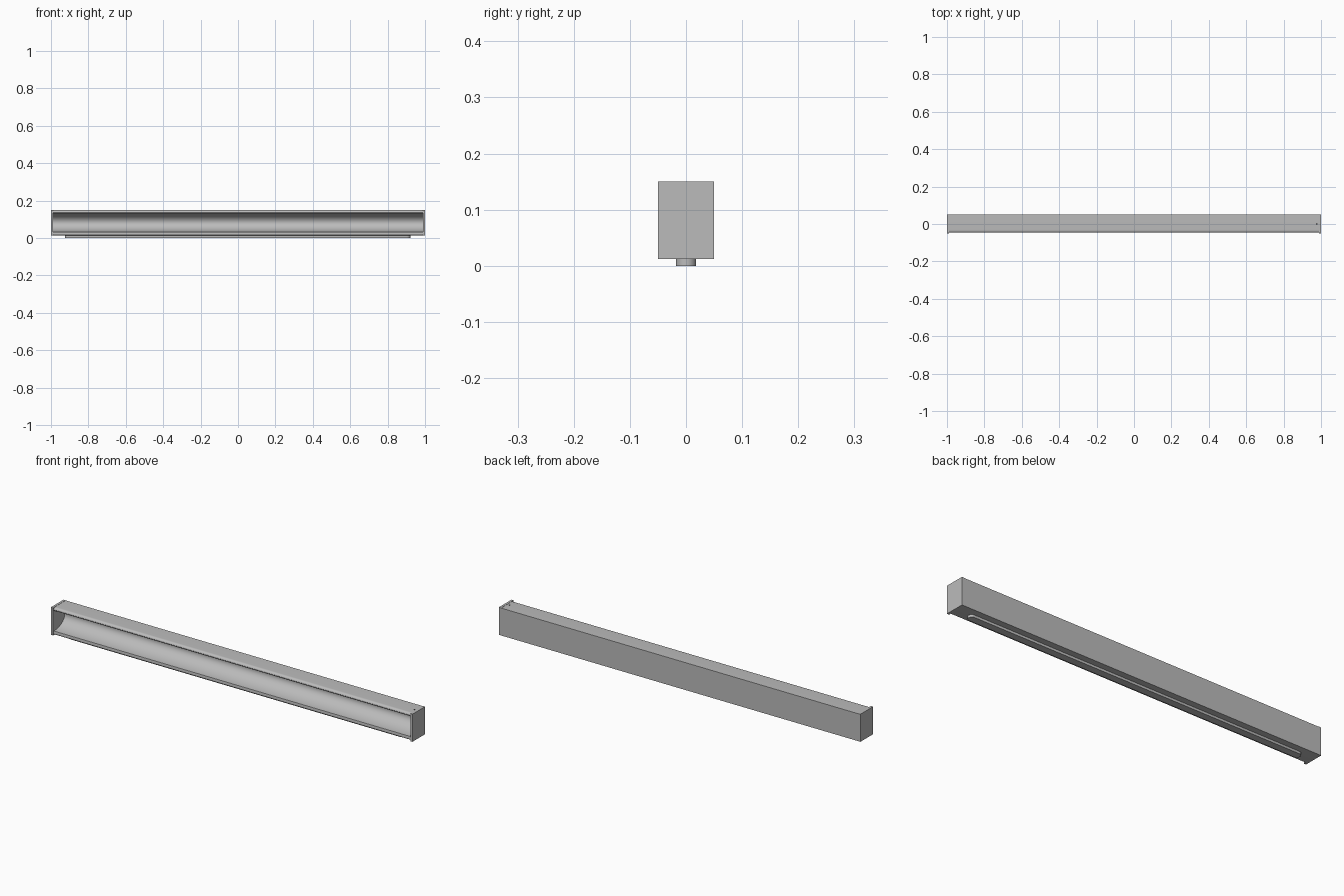
import bpy
import bmesh
from math import sin, cos, pi
from mathutils import Vector

cube = bpy.data.objects.get("Cube")
if cube:
    bpy.data.objects.remove(cube, do_unlink=True)


def material(name, rgb):
    m = bpy.data.materials.new(name)
    m.use_nodes = True
    m.diffuse_color = (*rgb, 1)
    m.node_tree.nodes["Principled BSDF"].inputs["Base Color"].default_value = (*rgb, 1)
    return m


GREY = material("light grey metal", (0.5, 0.5, 0.5))
DARK = material("dark screw", (0.12, 0.12, 0.12))


def extrude(name, outline, offset, mat, angle=0.5):
    """Sweep a closed 3D outline along an offset into a solid."""
    bm = bmesh.new()
    face = bm.faces.new([bm.verts.new(p) for p in outline])
    res = bmesh.ops.extrude_face_region(bm, geom=[face], use_keep_orig=True)
    moved = [v for v in res["geom"] if isinstance(v, bmesh.types.BMVert)]
    bmesh.ops.translate(bm, verts=moved, vec=Vector(offset))
    bmesh.ops.recalc_face_normals(bm, faces=bm.faces)
    mesh = bpy.data.meshes.new(name)
    bm.to_mesh(mesh)
    bm.free()
    obj = bpy.data.objects.new(name, mesh)
    bpy.context.collection.objects.link(obj)
    mesh.materials.append(mat)
    bpy.ops.object.select_all(action="DESELECT")
    obj.select_set(True)
    bpy.context.view_layer.objects.active = obj
    bpy.ops.object.shade_smooth_by_angle(angle=angle)
    return obj


def arc(cy, cz, ry, rz, start, end, n):
    """Elliptical arc in the y-z plane."""
    angles = [start + (end - start) * i / n for i in range(n + 1)]
    return [(cy + ry * cos(a), cz + rz * sin(a)) for a in angles]


BOTTOM, TOP, HALF = 0.012, 0.15, 0.05
CAP = 0.012
inner = 1 - CAP

# Housing: square back, rounded front lips, deep curved reflector trough
profile = [(HALF, BOTTOM), (HALF, TOP - 0.001)]
profile += arc(-0.032, TOP - 0.011, 0.014, 0.01, pi / 2, pi, 8)
profile += arc(-0.044, 0.083, 0.086, 0.051, pi / 2, -pi / 2, 32)
profile += arc(-0.032, BOTTOM + 0.01, 0.014, 0.01, pi, 3 * pi / 2, 8)
extrude("housing", [(-inner, y, z) for y, z in profile], (2 * inner, 0, 0), GREY)

# End caps
cap = [(-HALF, BOTTOM), (HALF, BOTTOM), (HALF, TOP), (-HALF, TOP)]
for side, s in (("left", 1), ("right", -1)):
    extrude(side + "_end_cap", [(s * inner, y, z) for y, z in cap], (s * CAP, 0, 0), GREY)

# Mounting rail below, with round ends
rail = []
for cx, start in ((0.903, -pi / 2), (-0.907, pi / 2)):
    rail += [(cx + x, y, 0) for x, y in arc(0, 0, 0.018, 0.018, start, start + pi, 16)]
extrude("mounting_rail", rail, (0, 0, BOTTOM), GREY)

# Small screw on top
screw = [(0.977 + x, y, TOP - 0.002) for x, y in arc(0, 0, 0.005, 0.005, 0, 2 * pi, 16)[:-1]]
extrude("top_screw", screw, (0, 0, 0.0015), DARK)
